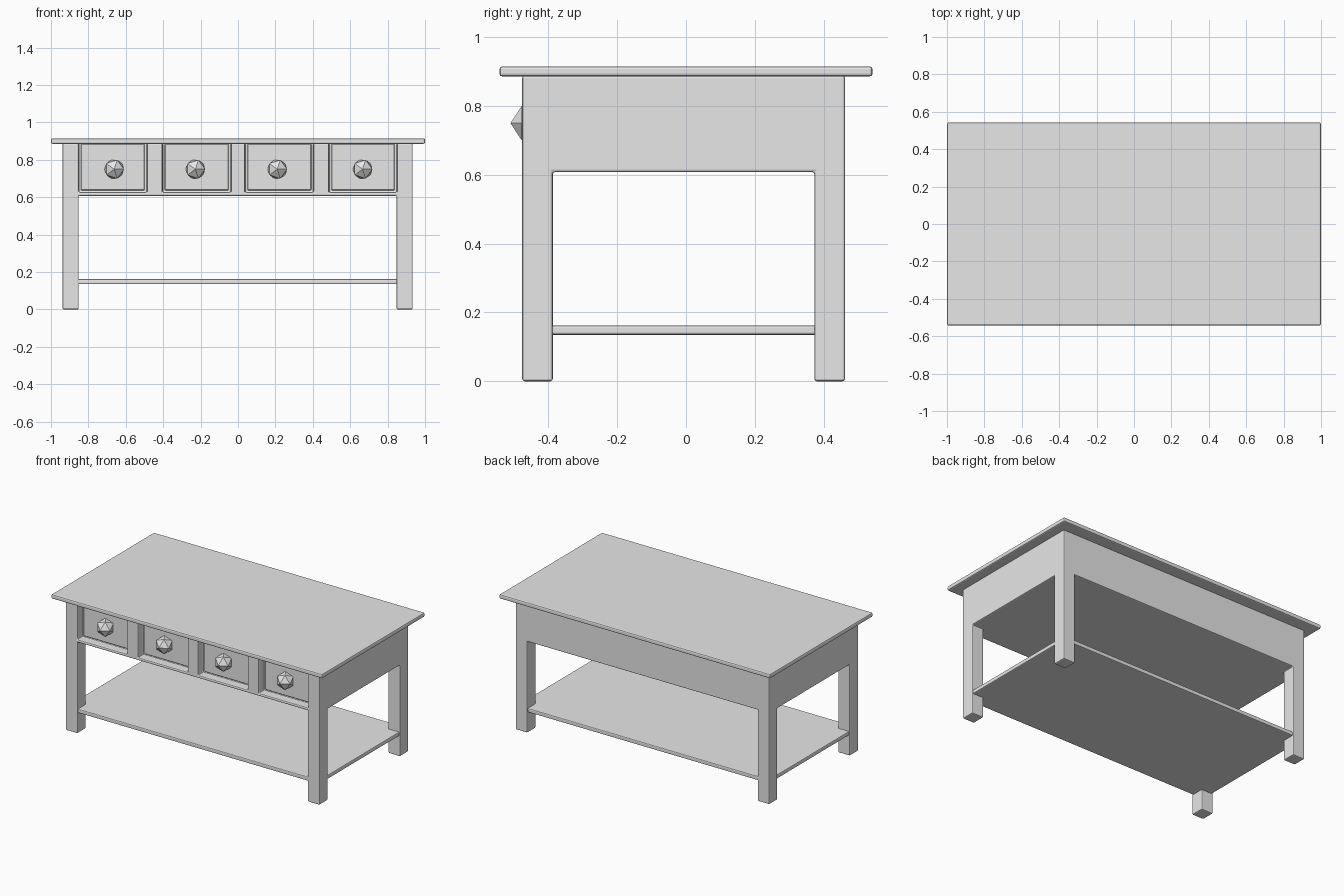
import bpy
import math
from mathutils import Vector

cube = bpy.data.objects.get("Cube")
if cube:
    bpy.data.objects.remove(cube, do_unlink=True)

grey = bpy.data.materials.new("light_grey")
grey.use_nodes = True
grey.diffuse_color = (0.8, 0.8, 0.8, 1)
grey.node_tree.nodes["Principled BSDF"].inputs["Base Color"].default_value = (0.8, 0.8, 0.8, 1)


def box(name, low, high):
    """Box between two opposite corners."""
    low, high = Vector(low), Vector(high)
    bpy.ops.mesh.primitive_cube_add(size=1, location=(low + high) / 2)
    ob = bpy.context.object
    ob.name = name
    ob.scale = high - low
    bpy.ops.object.transform_apply(location=True, rotation=False, scale=True)
    ob.data.materials.append(grey)
    return ob


def cut(target, low, high):
    """Subtract a box from the target, then remove the cutter."""
    cutter = box("cutter", low, high)
    cutter.hide_render = True
    mod = target.modifiers.new("cut", "BOOLEAN")
    mod.operation = "DIFFERENCE"
    mod.solver = "EXACT"
    mod.object = cutter
    bpy.context.view_layer.objects.active = target
    bpy.ops.object.modifier_apply(modifier=mod.name)
    bpy.data.objects.remove(cutter, do_unlink=True)


def bevel(ob, width, segments=2):
    mod = ob.modifiers.new("soft_edges", "BEVEL")
    mod.width = width
    mod.segments = segments
    mod.limit_method = "ANGLE"
    mod.angle_limit = math.radians(40)


LEFT, RIGHT, FRONT, BACK = -0.938, 0.934, -0.476, 0.462
LEG = 0.086
APRON = 0.608
RECESS = 0.045

# Legs and apron in one piece: a block with two crossing tunnels below
body = box("legs_and_apron", (LEFT, FRONT, 0), (RIGHT, BACK, 0.888))
cut(body, (LEFT + LEG, -2, -1), (RIGHT - LEG, 2, APRON))
cut(body, (-2, FRONT + LEG + 0.003, -1), (2, BACK - LEG - 0.003, APRON))

# Four drawer openings in the front
drawers = [(-0.852, -0.487, -0.662), (-0.404, -0.038, -0.228),
           (0.038, 0.404, 0.21), (0.487, 0.850, 0.666)]
for x0, x1, _ in drawers:
    cut(body, (x0, -2, 0.627), (x1, FRONT + RECESS + 0.01, 2))
bevel(body, 0.007)

# Drawer fronts and their faceted knobs
for i, (x0, x1, knob_x) in enumerate(drawers, 1):
    panel = box(f"drawer_front_{i}", (x0 + 0.012, FRONT + RECESS, 0.637),
                (x1 - 0.012, FRONT + RECESS + 0.03, 0.886))
    bevel(panel, 0.004, 1)
    bpy.ops.mesh.primitive_ico_sphere_add(
        subdivisions=1, radius=0.058, location=(knob_x, -0.452, 0.75),
        rotation=(math.pi / 2, 0, 0))
    knob = bpy.context.object
    knob.name = f"drawer_knob_{i}"
    knob.data.materials.append(grey)

# Table top and lower shelf
top = box("table_top", (-1, -0.542, 0.886), (1, 0.542, 0.915))
bevel(top, 0.008)
shelf = box("lower_shelf", (LEFT + 0.006, FRONT + 0.006, 0.135),
            (RIGHT - 0.006, BACK - 0.006, 0.162))
bevel(shelf, 0.006)
